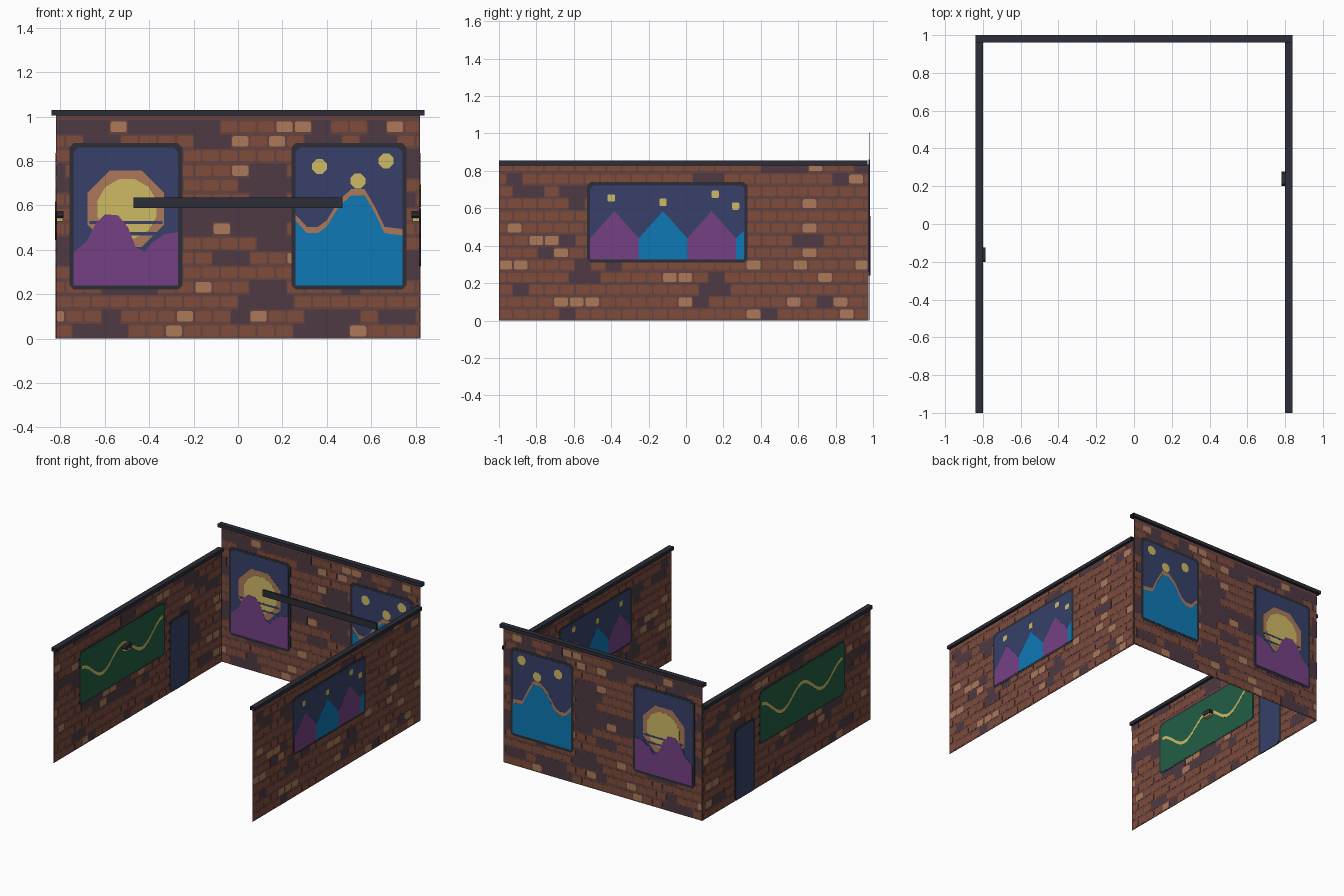
import bpy, bmesh, math, random
from mathutils import Vector, noise

if "Cube" in bpy.data.objects:
    bpy.data.objects.remove(bpy.data.objects["Cube"], do_unlink=True)
random.seed(4)


def material(name, rgb):
    lin = [((c / 255 + 0.055) / 1.055) ** 2.4 for c in rgb] + [1.0]
    m = bpy.data.materials.new(name)
    m.use_nodes = True
    m.diffuse_color = lin
    m.node_tree.nodes["Principled BSDF"].inputs["Base Color"].default_value = lin
    return m


TRIM = material("charcoal trim", (44, 45, 55))
BRICK = material("red brick", (128, 76, 60))
MORTAR = material("brown mortar", (102, 68, 64))
SHADE = material("dark mortar", (78, 58, 66))
TAN = material("tan", (172, 122, 88))
NAVY = material("night blue", (55, 64, 106))
YELLOW = material("pale yellow", (206, 186, 100))
PURPLE = material("hill purple", (116, 64, 132))
BLUE = material("mountain blue", (14, 120, 180))
GREEN = material("board green", (34, 94, 68))

# Each wall maps flat coordinates (along, up, depth) into the room
WALLS = {
    "back": lambda u, v, d: (u, 0.98 + d, v),
    "left": lambda u, v, d: (0.82 + d, u, v),
    "right": lambda u, v, d: (-0.82 + d, u, v),
}
STEP = 0.0006


def slab(name, wall, polys, mat, d0, d1):
    """Extrude flat outlines between two depths of a wall."""
    place = WALLS[wall]
    bm = bmesh.new()
    for pts in polys:
        near = [bm.verts.new(place(u, v, d0)) for u, v in pts]
        far = [bm.verts.new(place(u, v, d1)) for u, v in pts]
        bm.faces.new(near)
        bm.faces.new(far[::-1])
        for i in range(len(pts)):
            j = (i + 1) % len(pts)
            bm.faces.new((near[j], near[i], far[i], far[j]))
    bmesh.ops.recalc_face_normals(bm, faces=bm.faces)
    mesh = bpy.data.meshes.new(name)
    bm.to_mesh(mesh)
    bm.free()
    mesh.materials.append(mat)
    obj = bpy.data.objects.new(name, mesh)
    bpy.context.collection.objects.link(obj)
    return obj


def plate(name, wall, polys, mat, layer):
    """Thin plate showing on both sides of a wall."""
    slab(wall + "_" + name, wall, polys, mat, -STEP * layer, STEP * layer)


def rect(u0, u1, v0, v1):
    return [(u0, v0), (u1, v0), (u1, v1), (u0, v1)]


def chamfered(u0, u1, v0, v1, r=0.02):
    return [(u0 + r, v0), (u1 - r, v0), (u1, v0 + r), (u1, v1 - r),
            (u1 - r, v1), (u0 + r, v1), (u0, v1 - r), (u0, v0 + r)]


def disc(u, v, r, n=8):
    return [(u + r * math.cos((i + 0.5) * math.tau / n),
             v + r * math.sin((i + 0.5) * math.tau / n)) for i in range(n)]


def framed(name, wall, u0, u1, v0, v1, mat, rim=0.02):
    plate(name + "_frame", wall, [chamfered(u0, u1, v0, v1)], TRIM, 4)
    plate(name + "_panel", wall,
          [chamfered(u0 + rim, u1 - rim, v0 + rim, v1 - rim)], mat, 5)


# Brick walls, with pale bricks picked by row and dark patches by noise
PALE = {
    "back": {0: (-.32, .57), 1: (-.8, -.27, .1), 3: (-.18,), 5: (.23,), 7: (-.1,),
             11: (-.02,), 13: (0, .15), 14: (-.5, .18, .27, .7)},
    "left": {0: (.32, .89), 1: (-.69, -.58, -.5, .01, .6, .83), 3: (-.07, .01, .77),
             4: (-.96, -.89, .32, .61, .92), 5: (-.67, .64), 6: (-.8, -.71),
             7: (-.93, .69), 9: (.66,), 11: (.95,), 12: (.66,)},
}


def brick_wall(wall, u0, u1, height, patchiness):
    plate("wall", wall, [rect(u0, u1, 0, height)], MORTAR, 1)
    bricks, pale, dark = [], [], []
    row_h, pitch = 0.0657, 0.083
    for row in range(math.ceil(height / row_h)):
        v = row * row_h
        u = u0 - pitch * (0.5 if row % 2 else 0.1)
        while u < u1:
            a, b = max(u, u0), min(u + pitch, u1)
            top = min(v + row_h, height)
            mid = u + pitch / 2
            if wall in PALE:
                is_pale = any(abs(mid - p) <= pitch / 2 for p in PALE[wall].get(row, ()))
            else:
                is_pale = random.random() < 0.08
            patch = noise.noise(Vector((mid * 4, v * 7, len(wall)))) > patchiness
            if b - a > 0.02 and top - v > 0.02:
                outline = chamfered(a + 0.005, b - 0.005, v + 0.01, top - 0.008, 0.007)
                if is_pale:
                    pale.append(outline)
                elif patch:
                    dark.append(rect(a, b, v, top))
                else:
                    bricks.append(outline)
            u += pitch
    plate("dark_patches", wall, dark, SHADE, 2)
    plate("bricks", wall, bricks, BRICK, 3)
    plate("pale_bricks", wall, pale, TAN, 3)


brick_wall("back", -0.82, 0.82, 1.005, 0.08)
brick_wall("left", -1, 0.975, 0.835, 0.25)
brick_wall("right", -1, 0.975, 0.835, 0.2)


# Wall caps, open at both ends
def cap(wall, u0, u1, v0, v1):
    obj = slab(wall + "_cap", wall, [rect(u0, u1, v0, v1)], TRIM, -0.02, 0.02)
    along = 0 if wall == "back" else 1
    bm = bmesh.new()
    bm.from_mesh(obj.data)
    ends = [f for f in bm.faces if abs(f.normal[along]) > 0.9]
    bmesh.ops.delete(bm, geom=ends, context="FACES_ONLY")
    bm.to_mesh(obj.data)
    bm.free()


cap("back", -0.84, 0.84, 1.005, 1.03)
cap("left", -1, 0.97, 0.83, 0.855)
cap("right", -1, 0.97, 0.83, 0.855)

# Sunset picture
framed("sunset", "back", -0.76, -0.25, 0.22, 0.88, NAVY)
plate("sun_glow", "back", [disc(-0.505, 0.585, 0.187)], TAN, 6)
plate("sun", "back", [disc(-0.5, 0.585, 0.138, 12)], YELLOW, 7)
plate("sun_stripes", "back", [rect(-0.67, -0.34, v, v + 0.014)
                              for v in (0.465, 0.515)], NAVY, 8)
plate("purple_hills", "back", [[
    (-.74, .24), (-.27, .24), (-.27, .48), (-.33, .47), (-.39, .43), (-.42, .39),
    (-.46, .41), (-.495, .5), (-.54, .555), (-.6, .56), (-.64, .52), (-.68, .44),
    (-.74, .39)]], PURPLE, 9)

# Mountain picture
framed("mountain", "back", 0.24, 0.76, 0.22, 0.88, NAVY)
ridge = [(.26, .53), (.31, .475), (.36, .475), (.4, .505), (.455, .595), (.51, .645),
         (.57, .645), (.617, .565), (.66, .475), (.74, .465)]
base = [(.74, .24), (.26, .24)]
plate("mountain_edge", "back", [[(u, v + 0.028) for u, v in ridge] + base], TAN, 6)
plate("mountain", "back", [ridge + base], BLUE, 7)
plate("moons", "back", [disc(u, v, 0.036) for u, v in
                        ((.367, .775), (.54, .71), (.667, .8))], YELLOW, 6)

# Beam across the back wall
slab("beam", "back", [rect(-0.47, 0.47, 0.587, 0.635)], TRIM, -0.018, -0.007)

# Night peaks picture on the left wall
framed("peaks", "left", -0.53, 0.33, 0.31, 0.74, NAVY, 0.017)


def peak(u):
    return [(u - 0.13, 0.327), (u + 0.13, 0.327), (u + 0.13, 0.44),
            (u, 0.585), (u - 0.13, 0.44)]


plate("purple_peaks", "left", [peak(-0.383), peak(0.137)], PURPLE, 6)
plate("blue_peaks", "left", [peak(-0.123), [(.267, .327), (.31, .327),
                                            (.31, .48), (.267, .44)]], BLUE, 6)
plate("stars", "left", [chamfered(u - 0.02, u + 0.02, v - 0.02, v + 0.02, 0.006)
                        for u, v in ((-.4, .655), (-.123, .632), (.157, .675),
                                     (.265, .612))], YELLOW, 7)

# Board with a wavy line and a door on the right wall
framed("board", "right", -0.7, 0.31, 0.31, 0.71, GREEN, 0.012)
wave = []
for i in range(33):
    t = i / 32
    wave.append((-0.67 + 0.95 * t,
                 0.52 + 0.065 * math.cos(t * 2 * math.tau) + 0.05 * max(0, t - 0.6)))
plate("wavy_line", "right", [[(a, b - 0.012), (c, d - 0.012), (c, d + 0.012), (a, b + 0.012)]
                             for (a, b), (c, d) in zip(wave, wave[1:])], YELLOW, 6)
plate("door_frame", "right", [chamfered(0.36, 0.6, 0, 0.54)], TRIM, 4)
plate("door", "right", [chamfered(0.38, 0.58, 0, 0.52)], NAVY, 5)

# Small wall lamps on the inner sides
for wall, y, inward in (("right", -0.162, 0.035), ("left", 0.24, -0.038)):
    slab(wall + "_lamp", wall, [chamfered(y - 0.038, y + 0.038, 0.542, 0.575, 0.01)],
         TRIM, 0, inward)
    slab(wall + "_lamp_glow", wall, [rect(y - 0.03, y + 0.03, 0.528, 0.542)],
         YELLOW, 0, inward * 0.9)
